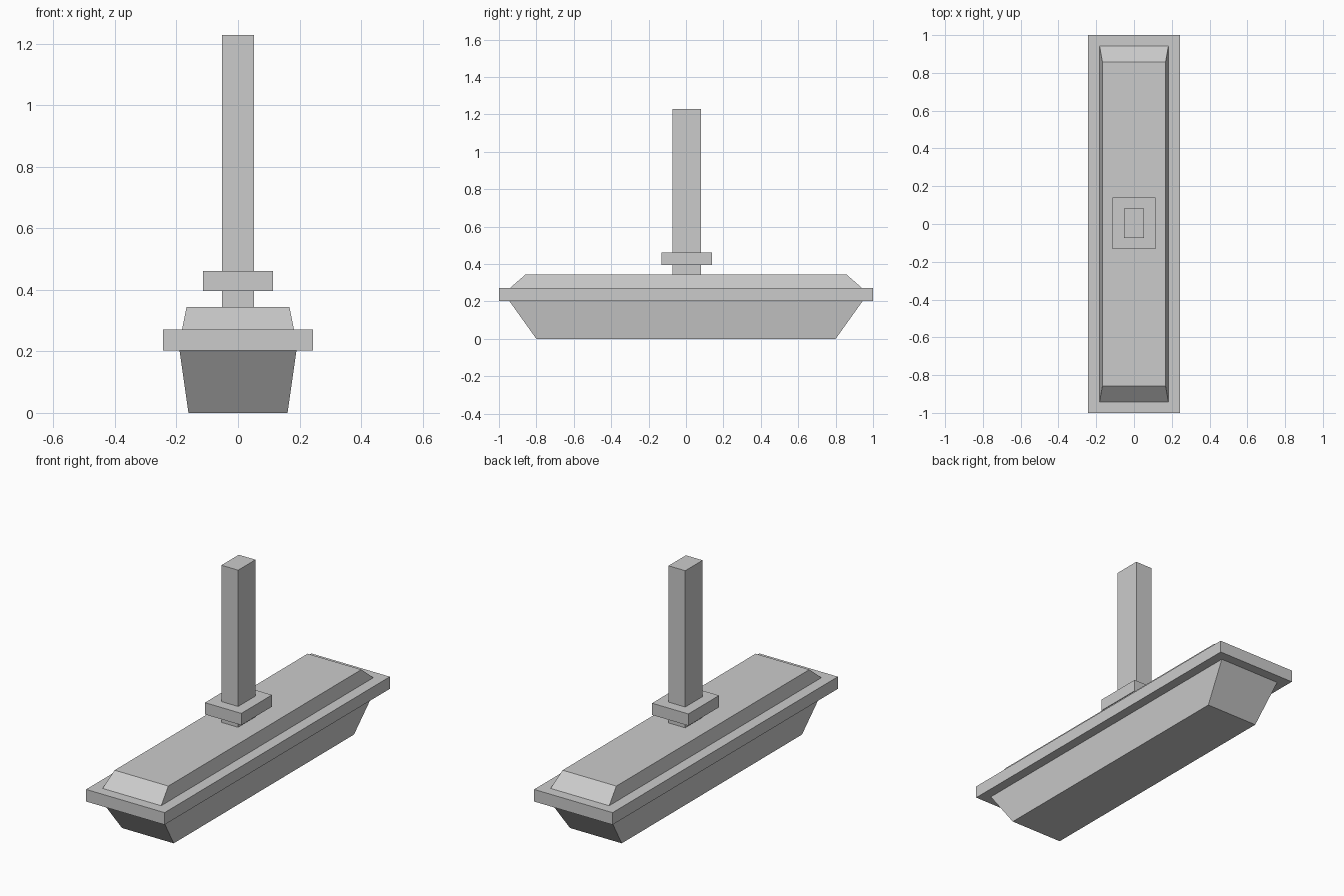
import bpy
import bmesh

cube = bpy.data.objects.get("Cube")
if cube:
    bpy.data.objects.remove(cube, do_unlink=True)

# One flat grey for the whole model
GREY = (0.6, 0.6, 0.6, 1.0)
grey = bpy.data.materials.new("plain grey")
grey.use_nodes = True
grey.diffuse_color = GREY
grey.node_tree.nodes["Principled BSDF"].inputs["Base Color"].default_value = GREY


def block(name, z0, z1, base, top=None, y=0.0):
    """Straight or tapered box; base and top are (half width, half length)."""
    top = top or base
    bm = bmesh.new()
    bmesh.ops.create_cube(bm, size=2)
    for v in bm.verts:
        half, z = (top, z1) if v.co.z > 0 else (base, z0)
        v.co = (v.co.x * half[0], v.co.y * half[1] + y, z)
    mesh = bpy.data.meshes.new(name)
    bm.to_mesh(mesh)
    bm.free()
    mesh.materials.append(grey)
    obj = bpy.data.objects.new(name, mesh)
    bpy.context.collection.objects.link(obj)
    return obj


# Body: tapered hull, overhanging rim and bevelled lid
block("lower_hull", 0, 0.203, (0.161, 0.80), (0.19, 0.945))
block("rim_plate", 0.203, 0.271, (0.244, 1.0))
block("upper_lid", 0.271, 0.345, (0.182, 0.942), (0.167, 0.857))

# Post with a square collar
block("post", 0.345, 1.228, (0.052, 0.077), y=0.004)
block("post_collar", 0.396, 0.462, (0.113, 0.136), y=0.004)
